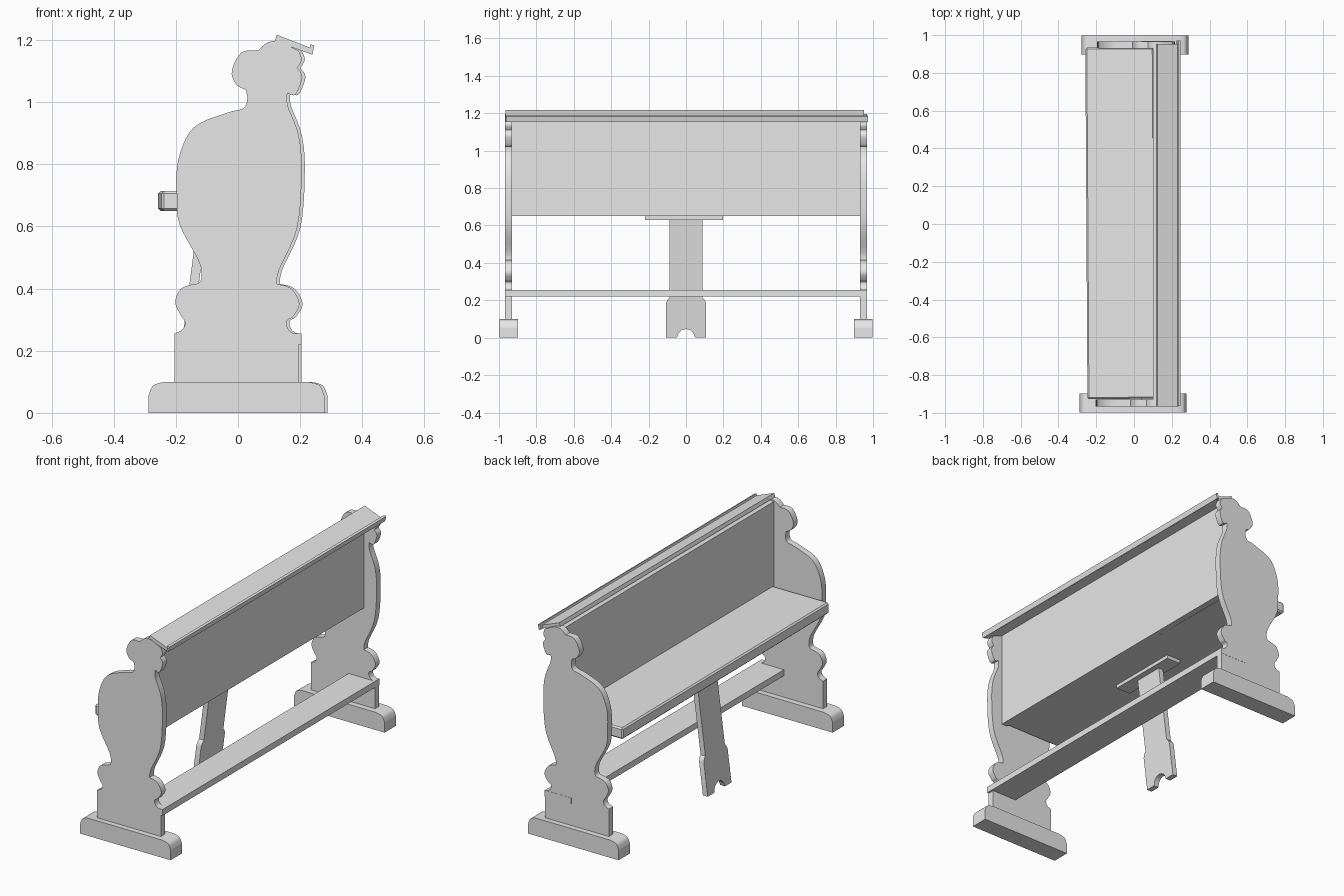
import bpy
import bmesh
import math
from mathutils import Vector, Matrix

default_cube = bpy.data.objects.get("Cube")
if default_cube:
    bpy.data.objects.remove(default_cube, do_unlink=True)

# One plain grey for the whole bench
grey = bpy.data.materials.new("plain_grey")
grey.use_nodes = True
grey_value = (0.8, 0.8, 0.8, 1)
grey.diffuse_color = grey_value
grey.node_tree.nodes["Principled BSDF"].inputs["Base Color"].default_value = grey_value


def smooth_run(points, steps=5):
    """Return a rounded path through a short run of control points."""
    controls = [Vector(point) for point in points]
    if len(controls) < 3:
        return controls
    padded = [controls[0]] + controls + [controls[-1]]
    path = []
    for before, start, end, after in zip(padded, padded[1:], padded[2:], padded[3:]):
        for step in range(steps):
            t = step / steps
            leave, arrive = (end - before) / 2, (after - start) / 2
            path.append(start * (2 * t**3 - 3 * t**2 + 1) + leave * (t**3 - 2 * t**2 + t)
                        + end * (3 * t**2 - 2 * t**3) + arrive * (t**3 - t**2))
    path.append(controls[-1])
    return path


def join_runs(runs):
    """Chain rounded runs, leaving sharp corners where they meet."""
    outline = []
    for run in runs:
        for point in smooth_run(run):
            if not outline or (point - outline[-1]).length > 0.001:
                outline.append(point)
    return outline


def extrude_outline(name, outline, low, high, axis="y", bevel=0):
    """Build a board by extruding an outline along the x or y axis."""
    bm = bmesh.new()
    if axis == "y":
        corners = [Vector((across, low, height)) for across, height in outline]
        depth = Vector((0, high - low, 0))
    else:
        corners = [Vector((low, across, height)) for across, height in outline]
        depth = Vector((high - low, 0, 0))
    face = bm.faces.new([bm.verts.new(corner) for corner in corners])
    extruded = bmesh.ops.extrude_face_region(bm, geom=[face])
    moved = [item for item in extruded["geom"] if isinstance(item, bmesh.types.BMVert)]
    bmesh.ops.translate(bm, verts=moved, vec=depth)
    bmesh.ops.recalc_face_normals(bm, faces=bm.faces[:])
    mesh = bpy.data.meshes.new(name)
    bm.to_mesh(mesh)
    bm.free()
    mesh.materials.append(grey)
    board = bpy.data.objects.new(name, mesh)
    bpy.context.collection.objects.link(board)
    if bevel:
        modifier = board.modifiers.new("soft_edges", "BEVEL")
        modifier.width = bevel
        modifier.segments = 1
    return board


def box(name, x_range, y_range, z_range, bevel=0):
    (left, right), (bottom, top) = x_range, z_range
    outline = [(left, bottom), (right, bottom), (right, top), (left, top)]
    return extrude_outline(name, outline, *y_range, bevel=bevel)


def shade_curves(board):
    bpy.ops.object.select_all(action="DESELECT")
    board.select_set(True)
    bpy.context.view_layer.objects.active = board
    bpy.ops.object.shade_smooth_by_angle(angle=math.radians(30))


# Scrolled end board outline, from the foot up the seat side and down the back
end_outline = join_runs([
    [(-.2, .05), (-.2, .255)],
    [(-.2, .255), (-.175, .267), (-.165, .29), (-.177, .31)],
    [(-.177, .31), (-.197, .355), (-.18, .398), (-.145, .413)],
    [(-.145, .413), (-.115, .425), (-.12, .485), (-.183, .606), (-.192, .7),
     (-.187, .815), (-.138, .918), (-.03, .966), (.022, .98), (.035, 1.01), (.03, 1.04)],
    [(.03, 1.04), (0, 1.057), (-.015, 1.1), (.016, 1.16), (.07, 1.166)],
    [(.07, 1.166), (.096, 1.19), (.135, 1.195), (.2, 1.166)],
    [(.2, 1.166), (.21, 1.137), (.196, 1.11)],
    [(.196, 1.11), (.212, 1.08), (.19, 1.025), (.164, 1.03)],
    [(.164, 1.03), (.165, .99), (.2, .895), (.21, .78), (.196, .597),
     (.138, .462), (.13, .415)],
    [(.13, .415), (.177, .4), (.203, .35), (.18, .307)],
    [(.18, .307), (.161, .294), (.17, .265), (.2, .25)],
    [(.2, .25), (.2, .05)],
])

# Sled foot outline with rounded upper corners
foot_side = [(.283, 0), (.283, .05)] + smooth_run([(.283, .055), (.268, .088), (.23, .1)])
foot_outline = foot_side + [(-across, height) for across, height in reversed(foot_side)]

# The two end boards and their feet
for side, name in ((-1, "front"), (1, "back")):
    end_board = extrude_outline(name + "_end_board", end_outline, side * .93, side * .967)
    foot = extrude_outline(name + "_foot", foot_outline, side * .897, side * .998)
    for board in (end_board, foot):
        board.location.x = side * .005
        shade_curves(board)

# Seat plank and upright back panel
seat = box("seat", (-.252, .11), (-.925, .935), (.65, .714), bevel=.008)
seat.rotation_euler.z = .006
box("back_panel", (.1, .135), (-.932, .932), (.65, 1.19))

# Sloping top rail with a raised lip along its outer edge
rail_outline = [(.118, 1.197), (.228, 1.157), (.236, 1.174), (.125, 1.217)]
extrude_outline("top_rail", rail_outline, -.965, .953)
lip_outline = [(.226, 1.158), (.239, 1.153), (.246, 1.182), (.234, 1.187)]
extrude_outline("rail_lip", lip_outline, -.963, .972)

# Low stretcher board running through both ends
box("foot_board", (.04, .205), (-.967, .968), (.22, .255))

# Leaning centre leg with stepped sides and an arched cutout at the floor
leg_side = [(.048, 0), (.106, 0), (.106, .185), (.098, .205), (.087, .215), (.087, .645)]
arch = [(.046 * math.cos(turn), .046 * math.sin(turn))
        for turn in (math.pi * step / 12 for step in range(1, 12))]
leg_outline = leg_side + [(-across, height) for across, height in reversed(leg_side)]
leg_outline += list(reversed(arch))
leg = extrude_outline("centre_leg", leg_outline, -.21, -.18, axis="x")
lean = Matrix.Identity(4)
lean[0][2] = .13
leg.data.transform(lean)
shade_curves(leg)

# Mounting plate joining the leg to the seat
box("leg_plate", (-.155, -.065), (-.22, .197), (.63, .652))
